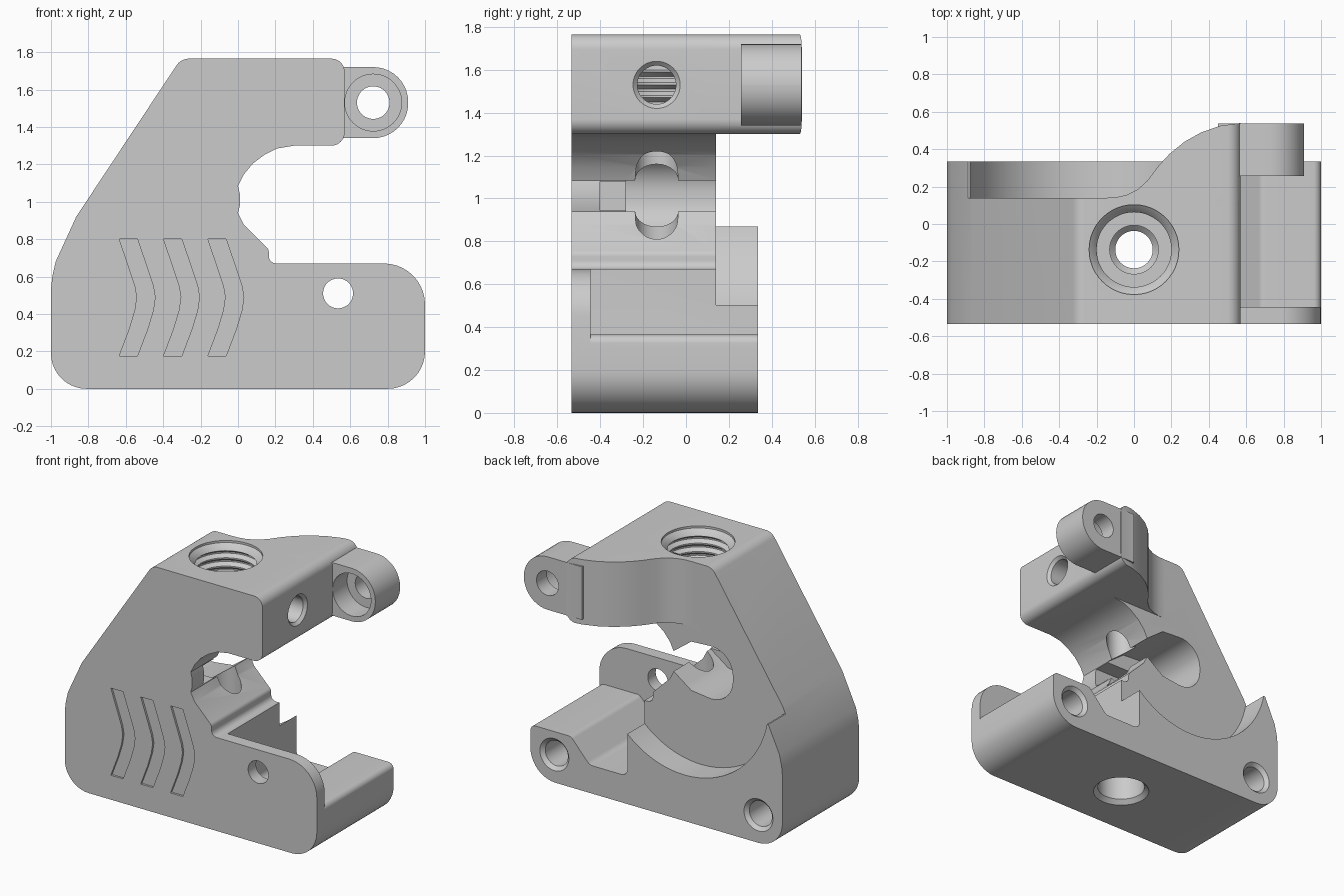
import bpy, bmesh, math
from mathutils import Vector

if "Cube" in bpy.data.objects:
    bpy.data.objects.remove(bpy.data.objects["Cube"], do_unlink=True)

grey = bpy.data.materials.new("plain grey")
grey.use_nodes = True
grey.diffuse_color = (0.6, 0.6, 0.6, 1)
grey.node_tree.nodes["Principled BSDF"].inputs["Base Color"].default_value = (0.6, 0.6, 0.6, 1)

FRONT, BACK, INNER = -0.535, 0.335, 0.14
HOLE_Y = -0.137


def place(axis, a, b, t):
    return {"x": (t, a, b), "y": (a, t, b), "z": (a, b, t)}[axis]


def skin(name, rings):
    """Closed solid through a list of equal-length rings."""
    bm = bmesh.new()
    loops = [[bm.verts.new(p) for p in ring] for ring in rings]
    n = len(loops[0])
    for lo, hi in zip(loops, loops[1:]):
        for i in range(n):
            j = (i + 1) % n
            bm.faces.new((lo[i], lo[j], hi[j], hi[i]))
    bm.faces.new(loops[0])
    bm.faces.new(loops[-1])
    bmesh.ops.recalc_face_normals(bm, faces=bm.faces)
    mesh = bpy.data.meshes.new(name)
    bm.to_mesh(mesh)
    bm.free()
    obj = bpy.data.objects.new(name, mesh)
    bpy.context.collection.objects.link(obj)
    mesh.materials.append(grey)
    return obj


def rounded(points, steps=10):
    """Outline whose corners given as (a, b, radius) are filleted."""
    out = []
    for i, p in enumerate(points):
        c = Vector(p[:2])
        if len(p) == 2:
            out.append(c)
            continue
        u = (Vector(points[i - 1][:2]) - c).normalized()
        v = (Vector(points[(i + 1) % len(points)][:2]) - c).normalized()
        half = u.angle(v) / 2
        mid = c + (u + v).normalized() * p[2] / math.sin(half)
        reach = p[2] / math.tan(half)
        s = (c + u * reach - mid).normalized()
        e = (c + v * reach - mid).normalized()
        out += [mid + s.slerp(e, k / steps).normalized() * p[2] for k in range(steps + 1)]
    return out


def prism(name, points, axis, lo, hi):
    pts = rounded(points)
    return skin(name, [[place(axis, a, b, t) for a, b in pts] for t in (lo, hi)])


def lathe(name, axis, a, b, profile, n=48):
    """Turned solid; profile is (radius, position along axis)."""
    ang = [2 * math.pi * i / n for i in range(n)]
    return skin(name, [[place(axis, a + r * math.cos(w), b + r * math.sin(w), t) for w in ang]
                       for r, t in profile])


def combine(target, tool, op="DIFFERENCE"):
    mod = target.modifiers.new(tool.name, "BOOLEAN")
    mod.operation, mod.object, mod.solver = op, tool, "EXACT"
    bpy.context.view_layer.objects.active = target
    bpy.ops.object.modifier_apply(modifier=mod.name)
    bpy.data.objects.remove(tool, do_unlink=True)


# C-shaped body
body = prism("bracket_body", [
    (-1, 0, .19), (1, 0, .2), (1, .67, .22), (.165, .67, .04), (.165, .745, .04), (.03, .88),
    (0, .94), (.01, .98), (.01, 1.04), (0, 1.085), (.03, 1.145), (.08, 1.205), (.14, 1.25),
    (.21, 1.285), (.3, 1.30), (.57, 1.30, .07), (.57, 1.765, .07), (-.305, 1.765, .08),
    (-.865, .92), (-.975, .68), (-.993, .6), (-1, .53)], "y", FRONT, BACK)

# recessed back with round lower edge
combine(body, prism("upper_recess", [(-1.2, .87), (1.2, .87), (1.2, 2), (-1.2, 2)], "y", INNER, 1))
combine(body, lathe("round_recess", "y", -.22, 1.0, [(.67, INNER), (.67, 1)], 96))

# side pocket with sloped groove beside the rail
combine(body, prism("side_pocket", [
    (.23, 1), (.23, .2, .05), (.53, .2, .06), (.68, .365, .05), (1, .365, .04), (1, .3),
    (1.1, .3), (1.1, 1)], "y", -.445, 1))

# curved rear arm
arm = prism("rear_arm", [(-.2, 1.30), (.57, 1.30, .07), (.57, 1.765, .07), (-.2, 1.765)],
            "y", .1, .6)
sweep = prism("arm_sweep", [
    (-.15, .09), (-.15, .14), (-.1, .142), (-.04, .155), (.02, .185), (.07, .23), (.13, .31),
    (.19, .375), (.27, .44), (.36, .49), (.46, .525), (.57, .54), (.7, .54), (.7, .09)],
    "z", 1.2, 1.9)
combine(arm, sweep, "INTERSECT")
combine(body, arm, "UNION")

# hinge lug
lug = prism("hinge_lug", [(.45, 1.34), (.91, 1.34, .187), (.91, 1.72, .187), (.45, 1.72)],
            "y", .257, .538)
combine(body, lug, "UNION")
combine(body, lathe("lug_bore", "y", .723, 1.53,
                    [(.152, .2), (.152, .42), (.087, .42), (.087, .7)]))

# teardrop pocket opening to the jaw
combine(body, prism("jaw_pocket", [
    (.1, .94), (0, .94), (-.14, .84), (-.47, .8, .17), (-.47, 1.21, .17), (-.14, 1.19),
    (0, 1.085), (.1, 1.085)], "y", -.28, .2))
combine(body, prism("jaw_slot", [(-.2, .945), (.1, .945), (.1, 1.08), (-.2, 1.08)], "y", -.4, -.2))

# threaded top bore stepping down to a through hole
thread = [(.1, .3), (.1, 1.32), (.13, 1.35), (.13, 1.4), (.2, 1.4)]
for k in range(5):
    z = 1.42 + k * .06
    thread += [(.2, z), (.228, z + .02), (.228, z + .03), (.2, z + .05)]
thread += [(.205, 1.72), (.24, 1.75), (.24, 1.9)]
combine(body, lathe("top_bore", "z", 0, HOLE_Y, thread))
combine(body, lathe("bottom_bore", "z", 0, HOLE_Y,
                    [(.19, -.1), (.19, 0), (.16, .03), (.16, .42), (.1, .46)]))

# arm end hole, plate hole and rear mounting holes
combine(body, lathe("arm_end_hole", "x", HOLE_Y, 1.53, [(.09, .15), (.09, .55), (.11, .57), (.11, .7)]))
combine(body, lathe("plate_hole", "y", .535, .51, [(.08, -.7), (.08, -.3)]))
for side in (-1, 1):
    combine(body, lathe("mount_hole", "y", side * .81, .2,
                        [(.09, -.2), (.09, .31), (.115, BACK), (.115, .5)]))

# engraved chevrons on the front
edge = [(0, .8), (.055, .64), (.085, .55), (.095, .49), (.085, .42), (.055, .32), (0, .175)]
for k in range(3):
    x = -.635 + k * .237
    shape = [(x + a, z) for a, z in edge] + [(x + a + .097, z) for a, z in reversed(edge)]
    combine(body, prism("chevron", shape, "y", -.6, FRONT + .015))

bpy.ops.object.select_all(action="DESELECT")
body.select_set(True)
bpy.context.view_layer.objects.active = body
bpy.ops.object.shade_smooth_by_angle(angle=math.radians(30))
